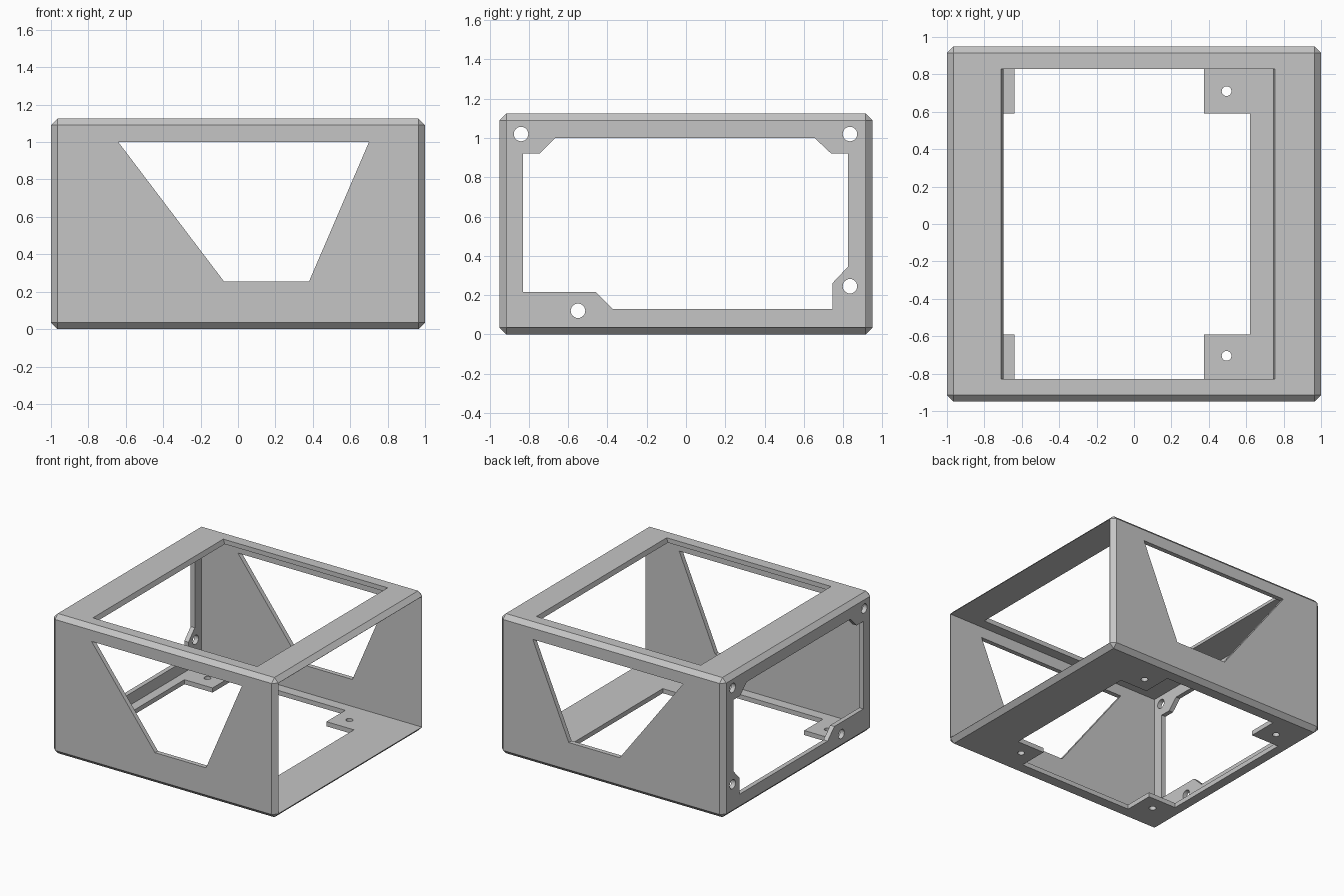
import bpy, bmesh, math
from mathutils import Vector

cube = bpy.data.objects.get("Cube")
if cube:
    bpy.data.objects.remove(cube, do_unlink=True)

HX, HY, H = 1.0, 0.95, 1.125   # half width, half depth, height
WALL, CHAMFER = 0.037, 0.035

grey = bpy.data.materials.new("plain_grey")
grey.use_nodes = True
colour = (0.56, 0.56, 0.56, 1)
grey.diffuse_color = colour
grey.node_tree.nodes["Principled BSDF"].inputs["Base Color"].default_value = colour


def add_object(name, bm):
    bmesh.ops.recalc_face_normals(bm, faces=bm.faces)
    mesh = bpy.data.meshes.new(name)
    bm.to_mesh(mesh)
    bm.free()
    obj = bpy.data.objects.new(name, mesh)
    bpy.context.scene.collection.objects.link(obj)
    return obj


def loft(start, end):
    """Closed solid between two matching outlines."""
    bm = bmesh.new()
    a = [bm.verts.new(p) for p in start]
    b = [bm.verts.new(p) for p in end]
    bm.faces.new(a)
    bm.faces.new(b)
    n = len(a)
    for i in range(n):
        j = (i + 1) % n
        bm.faces.new((a[i], a[j], b[j], b[i]))
    return add_object("cutter", bm)


def prism(outline, axis, low, high):
    """Extrude a 2D outline along x, y or z."""
    def place(p, d):
        q = list(p)
        q.insert(axis, d)
        return Vector(q)
    return loft([place(p, low) for p in outline], [place(p, high) for p in outline])


def rect(x0, y0, x1, y1):
    return [(x0, y0), (x1, y0), (x1, y1), (x0, y1)]


def circle(u, v, r, n=24):
    return [(u + r * math.cos(math.tau * i / n), v + r * math.sin(math.tau * i / n))
            for i in range(n)]


# Chamfered outer block
bm = bmesh.new()
bmesh.ops.create_cube(bm, size=1)
for v in bm.verts:
    v.co = Vector((v.co.x * 2 * HX, v.co.y * 2 * HY, (v.co.z + 0.5) * H))
bmesh.ops.bevel(bm, geom=bm.edges[:], offset=CHAMFER, segments=1, affect='EDGES')
case = add_object("bracket_case", bm)
case.data.materials.append(grey)

cutters = []

# Hollow interior, open on the +x side
cutters.append(prism(rect(-HY + WALL, WALL, HY - WALL, H - WALL), 0, -HX + WALL, HX + 0.2))

# Trapezoid window through front and back walls
cutters.append(prism([(-0.64, 1.0), (0.70, 1.0), (0.38, 0.255), (-0.075, 0.255)], 1, -1.2, 1.2))

# Top opening, its short sides leaning slightly inward
cutters.append(loft([(x, y, H - WALL - 0.01) for x, y in rect(-0.695, -0.83, 0.74, 0.83)],
                    [(x, y, H + 0.01) for x, y in rect(-0.716, -0.83, 0.756, 0.83)]))

# Floor opening with four corner tabs
half = [(-0.64, 0.83), (0.375, 0.83), (0.375, 0.59), (0.62, 0.59)]
left = [(-0.89, 0.59), (-0.64, 0.59)]
upper = left + half
lower = [(x, -y) for x, y in reversed(upper)]
cutters.append(prism(upper + lower, 2, -0.1, WALL + 0.05))

# Screw holes in the floor tabs
for x in (-0.77, 0.495):
    for y in (-0.705, 0.71):
        cutters.append(prism(circle(x, y, 0.026), 2, -0.1, WALL + 0.05))

# Shaped opening in the -x panel
cutters.append(prism([(-0.83, 0.92), (-0.745, 0.92), (-0.665, 1.0), (0.655, 1.0),
                      (0.74, 0.92), (0.825, 0.92), (0.825, 0.345), (0.745, 0.26),
                      (0.745, 0.13), (-0.375, 0.13), (-0.46, 0.215), (-0.83, 0.215)],
                     0, -1.2, -0.9))

# Screw holes in the -x panel
for y, z in ((-0.84, 1.02), (0.835, 1.02), (0.835, 0.245), (-0.55, 0.12)):
    cutters.append(prism(circle(y, z, 0.037), 0, -1.2, -0.9))

# Cut everything, bake the result and drop the cutters
for c in cutters:
    c.hide_render = True
    mod = case.modifiers.new("cut", 'BOOLEAN')
    mod.operation = 'DIFFERENCE'
    mod.solver = 'EXACT'
    mod.object = c
bpy.context.view_layer.update()
baked = bpy.data.meshes.new_from_object(case.evaluated_get(bpy.context.evaluated_depsgraph_get()))
case.modifiers.clear()
case.data = baked
for c in cutters:
    bpy.data.objects.remove(c, do_unlink=True)
baked.materials.clear()
baked.materials.append(grey)
for p in baked.polygons:
    p.material_index = 0
    p.use_smooth = False
